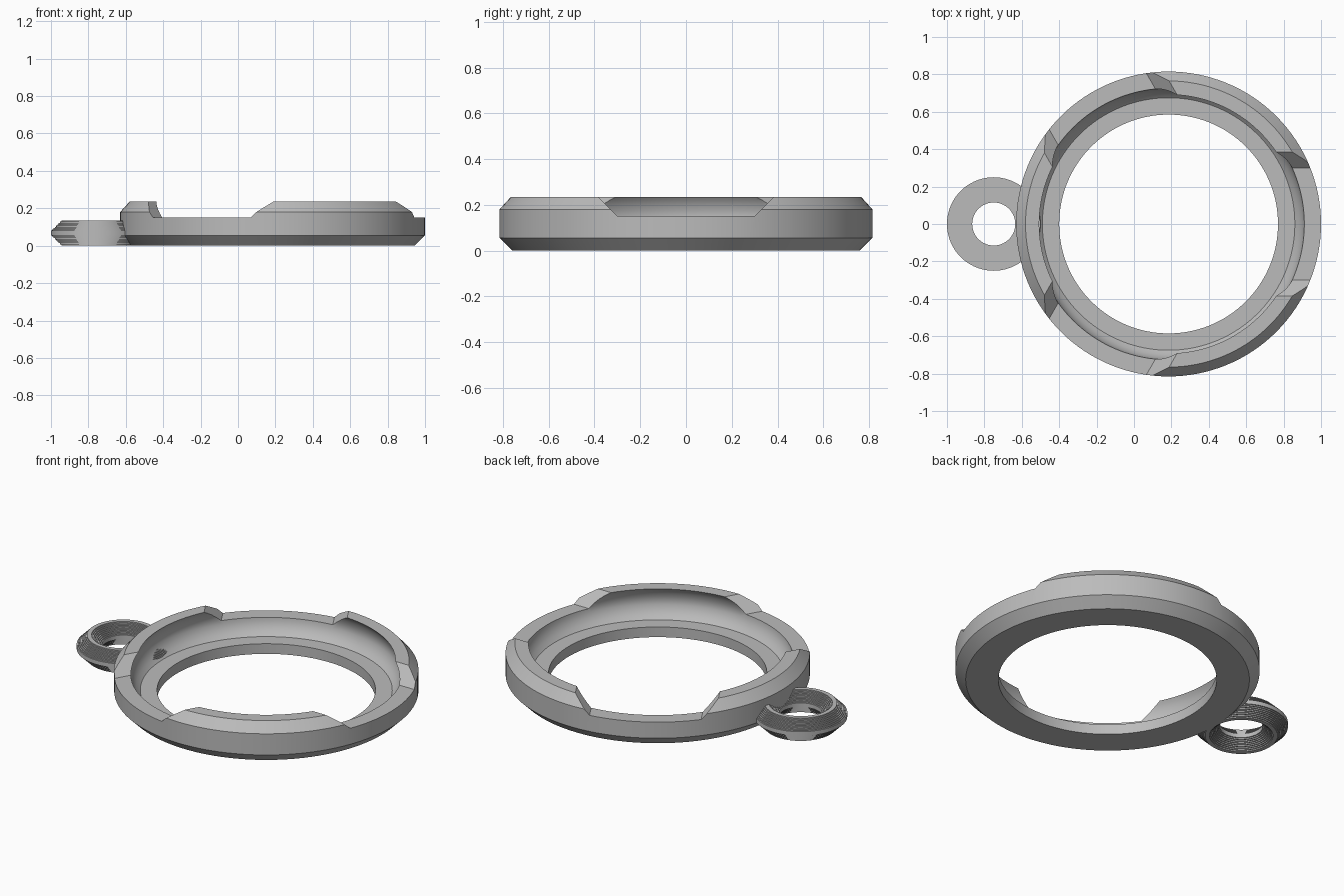
import bpy, bmesh
from math import radians, tau
from mathutils import Matrix, Vector

cube = bpy.data.objects.get("Cube")
if cube:
    bpy.data.objects.remove(cube, do_unlink=True)

grey = bpy.data.materials.new("plain grey")
grey.use_nodes = True
COLOR = (0.5, 0.5, 0.5, 1)
grey.diffuse_color = COLOR
next(n for n in grey.node_tree.nodes if n.type == 'BSDF_PRINCIPLED').inputs["Base Color"].default_value = COLOR

RING_X = 0.185


def make_object(name, bm):
    bmesh.ops.recalc_face_normals(bm, faces=bm.faces)
    mesh = bpy.data.meshes.new(name)
    bm.to_mesh(mesh)
    bm.free()
    mesh.materials.append(grey)
    obj = bpy.data.objects.new(name, mesh)
    bpy.context.collection.objects.link(obj)
    return obj


def revolve(name, profile, centre_x, sides):
    """Spin a closed (radius, height) profile about a vertical axis."""
    bm = bmesh.new()
    rings = []
    for i in range(sides):
        turn = Matrix.Rotation(tau * i / sides, 3, 'Z')
        rings.append([bm.verts.new(turn @ Vector((r, 0, z)) + Vector((centre_x, 0, 0)))
                      for r, z in profile])
    n = len(profile)
    for i in range(sides):
        a, b = rings[i], rings[(i + 1) % sides]
        for k in range(n):
            m = (k + 1) % n
            bm.faces.new((a[k], b[k], b[m], a[m]))
    return make_object(name, bm)


def smooth(obj, angle):
    bpy.ops.object.select_all(action='DESELECT')
    obj.select_set(True)
    bpy.context.view_layer.objects.active = obj
    bpy.ops.object.shade_smooth_by_angle(angle=radians(angle))


# Ring: chamfered outside, floor ledge and rounded snap groove inside
groove = [(0.675, 0.06), (0.697, 0.08), (0.713, 0.105), (0.723, 0.13), (0.726, 0.152),
          (0.723, 0.175), (0.715, 0.2), (0.704, 0.22), (0.692, 0.235)]
outside = [(0.765, 0.235), (0.815, 0.18), (0.815, 0.055), (0.76, 0), (0.585, 0), (0.585, 0.06)]
ring = revolve("ring", groove + outside, RING_X, 128)

# Three flared notches leave three raised teeth
bm = bmesh.new()
for k in range(3):
    turn = Matrix.Rotation(tau * k / 3, 3, 'Z')
    ends = []
    for x in (0.45, 1.0):
        section = ((-0.3, 0.15), (0.3, 0.15), (0.45, 0.3), (-0.45, 0.3))
        ends.append([bm.verts.new(turn @ Vector((x, y, z)) + Vector((RING_X, 0, 0)))
                     for y, z in section])
    a, b = ends
    bm.faces.new(a)
    bm.faces.new(b)
    for i in range(4):
        j = (i + 1) % 4
        bm.faces.new((a[i], a[j], b[j], b[i]))
cutter = make_object("notch_cutter", bm)
cutter.hide_render = True

notches = ring.modifiers.new("notches", 'BOOLEAN')
notches.operation = 'DIFFERENCE'
notches.solver = 'EXACT'
notches.object = cutter
bpy.context.view_layer.objects.active = ring
bpy.ops.object.modifier_apply(modifier=notches.name)
bpy.data.objects.remove(cutter, do_unlink=True)
smooth(ring, 25)

# Hanging eyelet: bevelled ring built of thin stepped layers
STEPS, BEVEL, TOP = 8, 0.055, 0.135
INNER, OUTER = 0.115, 0.25
rise = BEVEL / STEPS
layers = [(i * rise, (i + 1) * rise, BEVEL - i * rise) for i in range(STEPS)]
layers += [(BEVEL, TOP - BEVEL, 0)]
layers += [(TOP - hi, TOP - lo, inset) for lo, hi, inset in reversed(layers[:STEPS])]
outer_side = [(OUTER - inset, z) for lo, hi, inset in layers for z in (lo, hi)]
inner_side = [(INNER + inset, z) for lo, hi, inset in layers for z in (lo, hi)]
eyelet = revolve("eyelet", outer_side + inner_side[::-1], -0.75, 72)
smooth(eyelet, 30)
